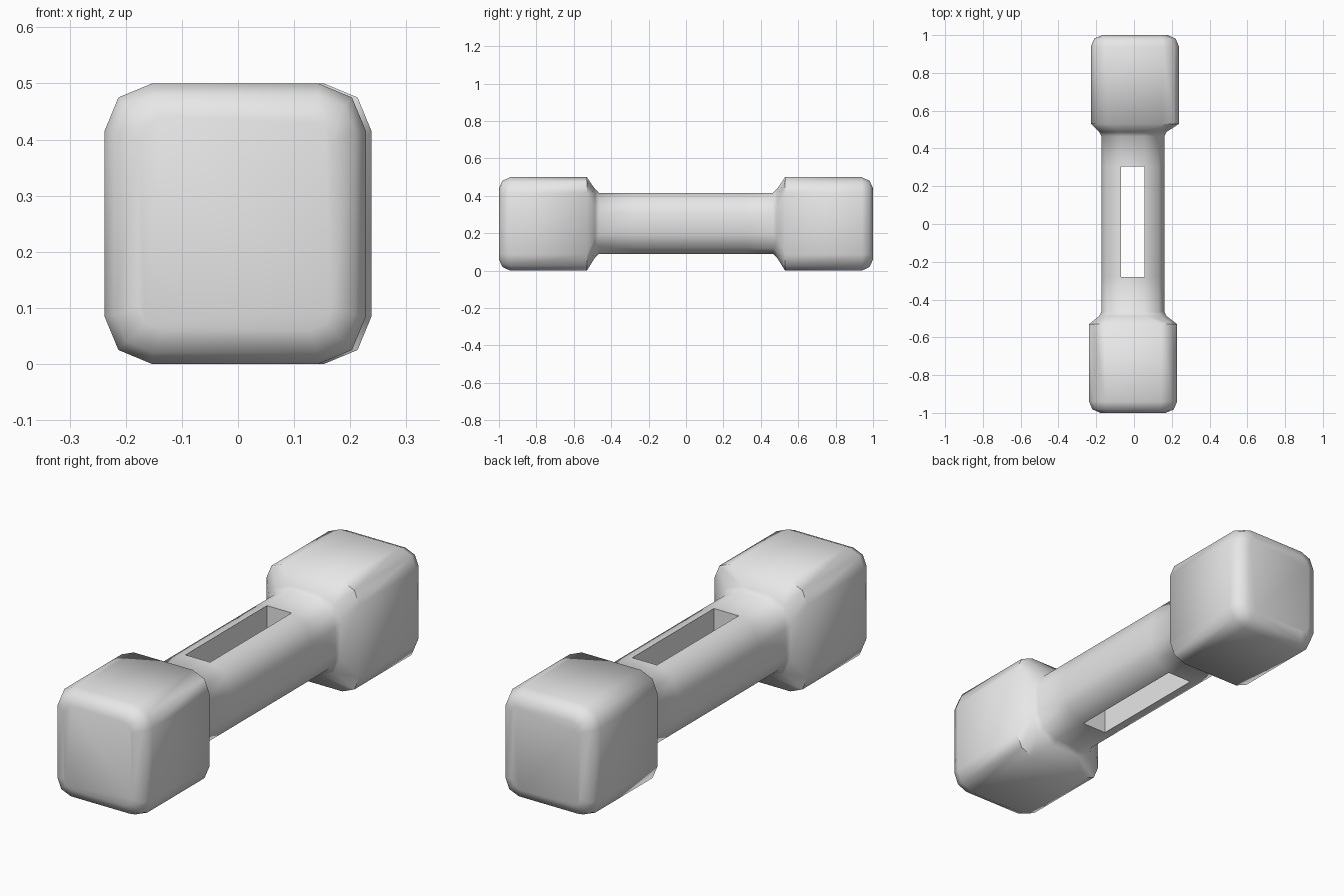
import bpy, bmesh, math

if "Cube" in bpy.data.objects:
    bpy.data.objects.remove(bpy.data.objects["Cube"])

grey = bpy.data.materials.new("plain_grey")
grey.diffuse_color = (0.8, 0.8, 0.8, 1)
grey.use_nodes = True
grey.node_tree.nodes["Principled BSDF"].inputs["Base Color"].default_value = grey.diffuse_color

bm = bmesh.new()


def ring(y, hx, hz, r, cx, cz):
    """Rounded-square cross-section of 12 points at depth y."""
    pts = []
    for k, (sx, sz) in enumerate([(1, 1), (-1, 1), (-1, -1), (1, -1)]):
        for j in range(3):
            a = math.radians(90 * k + 45 * j)
            pts.append(bm.verts.new((cx + sx * (hx - r) + r * math.cos(a), y,
                                     cz + sz * (hz - r) + r * math.sin(a))))
    return pts


# Head rings from the end cap inwards: (|y|, half width, half height, radius)
HEAD = [(1.0, 0.172, 0.19, 0.04), (0.982, 0.215, 0.23, 0.068),
        (0.94, 0.233, 0.25, 0.085), (0.53, 0.233, 0.25, 0.085)]
GRIP = (0.167, 0.163, 0.105)
GX, GZ = -0.006, 0.253


def head(side, cx):
    rings = [ring(side * y, hx, hz, r, cx, 0.25) for y, hx, hz, r in HEAD]
    rings.append(ring(side * 0.487, 0.178, 0.184, 0.105, GX, GZ))
    rings.append(ring(side * 0.465, *GRIP, GX, GZ))
    return rings


# Front head, grip rings at the slot ends, back head
front = head(-1, -0.005)
slot = [ring(-0.28, *GRIP, GX, GZ), ring(0.305, *GRIP, GX, GZ)]
back = head(1, 0.005)[::-1]
loft = front + slot + back

for a, b in zip(loft, loft[1:]):
    for i in range(12):
        # Leave the flat top and bottom open along the slot
        if a is slot[0] and i in (2, 8):
            continue
        j = (i + 1) % 12
        bm.faces.new((a[i], a[j], b[j], b[i]))
bm.faces.new(loft[0])
bm.faces.new(loft[-1])

# Slot walls
s0, s1 = slot
bm.faces.new((s0[2], s0[3], s0[8], s0[9]))
bm.faces.new((s1[2], s1[3], s1[8], s1[9]))
bm.faces.new((s0[2], s1[2], s1[9], s0[9]))
bm.faces.new((s0[3], s1[3], s1[8], s0[8]))

bmesh.ops.recalc_face_normals(bm, faces=bm.faces)
mesh = bpy.data.meshes.new("slotted_dumbbell")
bm.to_mesh(mesh)
bm.free()
mesh.materials.append(grey)
obj = bpy.data.objects.new("slotted_dumbbell", mesh)
bpy.context.collection.objects.link(obj)
bpy.context.view_layer.objects.active = obj
obj.select_set(True)
bpy.ops.object.shade_smooth_by_angle(angle=math.radians(62))
